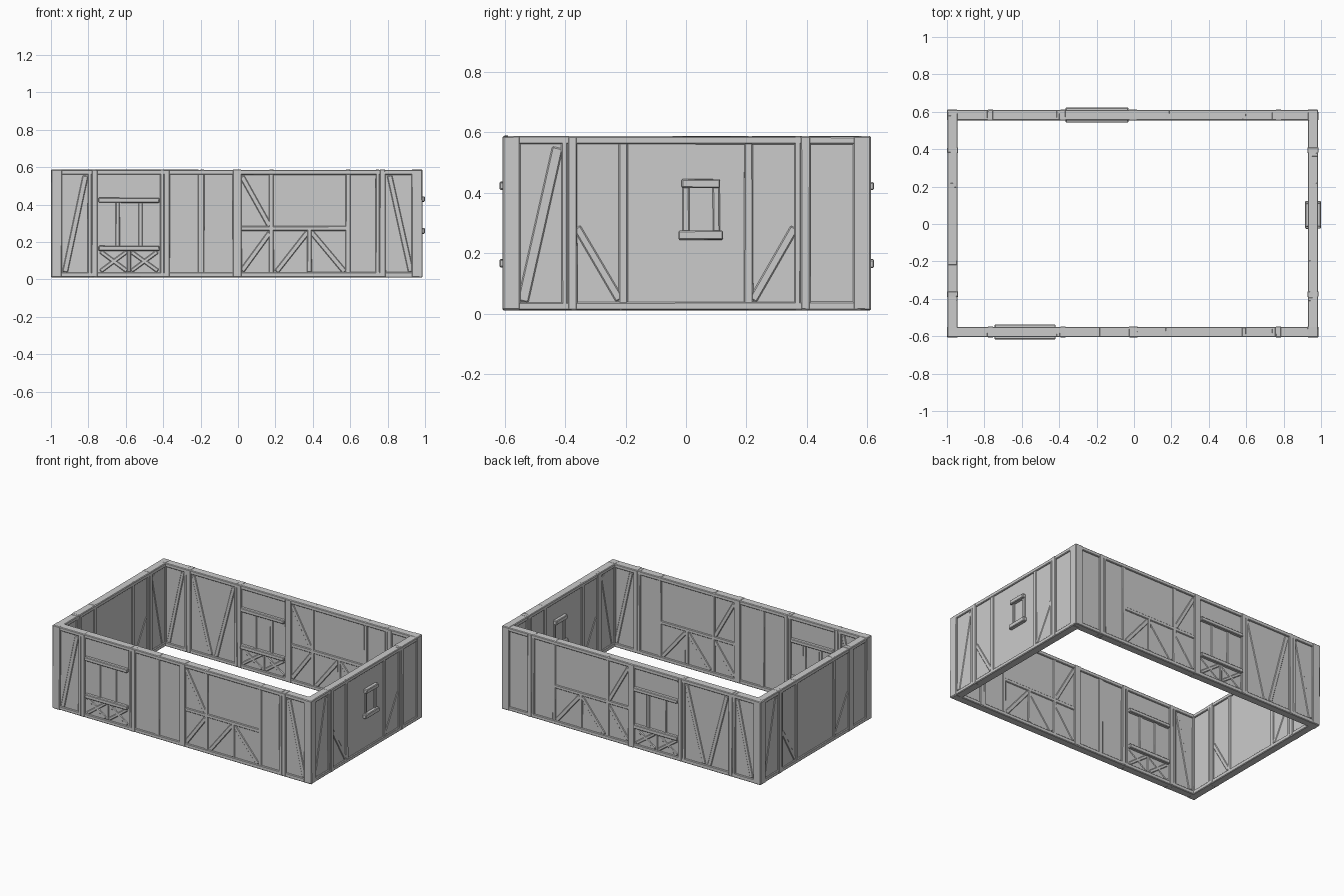
import bpy
import bmesh
import math
import random
from mathutils import Matrix, Vector

random.seed(4)

cube = bpy.data.objects.get("Cube")
if cube:
    bpy.data.objects.remove(cube, do_unlink=True)

# One plain grey for everything
grey = bpy.data.materials.new("plain grey")
grey.use_nodes = True
colour = (0.6, 0.6, 0.6, 1)
grey.diffuse_color = colour
grey.node_tree.nodes["Principled BSDF"].inputs["Base Color"].default_value = colour

BOTTOM, TOP = 0.012, 0.587
SILL, HEAD = 0.038, 0.56
MIDDLE = (BOTTOM + TOP) / 2

# Depths through the wall: everything shows on both faces
PANEL, BRACE, STUD, RAIL, POST, WINDOW = 0.038, 0.046, 0.05, 0.055, 0.059, 0.08


class Wall:
    """A flat wall frame: u runs along the wall, z is up."""

    def __init__(self, name, offset, along_x):
        self.name = name
        if along_x:
            self.matrix = Matrix.Translation((0, offset, 0))
        else:
            turn = Matrix.Rotation(math.pi / 2, 4, "Z")
            self.matrix = Matrix.Translation((offset, 0, 0)) @ turn

    def beam(self, part, start, end, width, depth, wobble=0.0015, bevel=0.004):
        """Chamfered, slightly uneven timber from start to end, in (u, z)."""
        a, b = Vector(start), Vector(end)
        run, mid = b - a, (a + b) / 2
        bm = bmesh.new()
        bmesh.ops.create_cube(bm, size=1)
        bmesh.ops.scale(bm, vec=(run.length, depth, width), verts=bm.verts)
        for v in bm.verts:
            v.co.x += random.uniform(-wobble, wobble)
            v.co.z += random.uniform(-wobble, wobble)
        if bevel:
            bmesh.ops.bevel(bm, geom=bm.edges[:], offset=bevel,
                            segments=1, affect="EDGES")
        tilt = Matrix.Rotation(-math.atan2(run.y, run.x), 4, "Y")
        place = Matrix.Translation((mid.x, 0, mid.y))
        bm.transform(self.matrix @ place @ tilt)
        mesh = bpy.data.meshes.new(part)
        bm.to_mesh(mesh)
        bm.free()
        mesh.materials.append(grey)
        obj = bpy.data.objects.new(self.name + "_" + part, mesh)
        bpy.context.collection.objects.link(obj)

    def upright(self, part, u, width, depth, low=BOTTOM, high=TOP):
        self.beam(part, (u, low), (u, high), width, depth)

    def shell(self, low, high):
        """Infill panel with a sill beam and a head beam."""
        self.beam("panel", (low, MIDDLE), (high, MIDDLE),
                  TOP - BOTTOM - 0.02, PANEL, 0, 0)
        for part, z in (("sill_beam", BOTTOM), ("head_beam", HEAD)):
            self.beam(part, (low, z + 0.013), (high, z + 0.013), 0.027, RAIL)

    def twin_post(self, u):
        """Main post with a slightly shallower stud beside it."""
        self.upright("post", u + 0.01, 0.032, POST)
        self.upright("post_side", u - 0.016, 0.022, POST - 0.004)

    def brace(self, start, end, width=0.028):
        self.beam("brace", start, end, width, BRACE)

    def large_window(self, low, high):
        """Lintel, sill, jambs and a row of two crosses below."""
        mid, third = (low + high) / 2, (high - low) / 4
        for part, z, width in (("window_lintel", 0.423, 0.026),
                               ("window_sill", 0.166, 0.028)):
            self.beam(part, (low, z), (high, z), width, WINDOW)
        for u in (mid - third + 0.02, mid + third - 0.02):
            self.upright("window_jamb", u, 0.024, STUD, 0.17, 0.42)
        self.upright("apron_stud", mid, 0.02, STUD, SILL, 0.16)
        for left, right in ((low + 0.01, mid - 0.012), (mid + 0.012, high - 0.01)):
            self.brace((left, 0.045), (right, 0.148), 0.022)
            self.brace((left, 0.148), (right, 0.045), 0.022)

    def braced_bay(self):
        """Rail and fan of braces shared by both long walls."""
        self.beam("middle_rail", (0.01, 0.273), (0.59, 0.273), 0.026, STUD)
        self.upright("stud", 0.178, 0.026, STUD)
        self.upright("stud", 0.588, 0.026, STUD)
        self.upright("short_stud", 0.382, 0.025, STUD, SILL, 0.27)
        for start, end in (((0.02, 0.55), (0.17, 0.285)),
                           ((0.02, 0.045), (0.17, 0.25)),
                           ((0.205, 0.04), (0.375, 0.255)),
                           ((0.39, 0.255), (0.57, 0.04))):
            self.brace(start, end)


FRONT, BACK, LEFT, RIGHT = -0.577, 0.582, 0.957, -0.97

# Long walls
front = Wall("front", FRONT, True)
back = Wall("back", BACK, True)
for wall in (front, back):
    wall.shell(RIGHT - 0.027, LEFT + 0.027)
    for u in (RIGHT, LEFT):
        wall.upright("corner_post", u, 0.058, POST)
    for u in (-0.777, -0.39, 0.763):
        wall.twin_post(u)
    wall.upright("centre_post", -0.005, 0.048, POST)
    wall.braced_bay()
    wall.brace((-0.925, 0.04), (-0.815, 0.555))

front.brace((0.81, 0.555), (0.925, 0.04))
front.large_window(-0.745, -0.42)
front.upright("stud", -0.197, 0.033, STUD)

back.large_window(-0.365, -0.03)
back.brace((-0.425, 0.555), (-0.56, 0.04))
back.brace((-0.735, 0.555), (-0.6, 0.04))

# Short walls, each the half turn of the other
for name, offset, side in (("left", LEFT, 1), ("right", RIGHT, -1)):
    wall = Wall(name, offset, False)
    wall.shell(FRONT, BACK)
    for u in (-0.385, 0.385):
        wall.twin_post(u)
    wall.brace((-0.54 * side, 0.04), (-0.425 * side, 0.55), 0.036)
    for u in (-1, 1):
        wall.upright("stud", u * 0.207, 0.03, STUD)
        wall.brace((u * 0.36, 0.285), (u * 0.22, 0.045))
    if side == 1:
        # Small framed window
        wall.beam("window_lintel", (-0.015, 0.43), (0.112, 0.43), 0.03, WINDOW + 0.005)
        wall.beam("window_sill", (-0.025, 0.259), (0.123, 0.259), 0.03, WINDOW + 0.005)
        for u in (0, 0.1):
            wall.upright("window_jamb", u, 0.023, RAIL, 0.26, 0.43)
